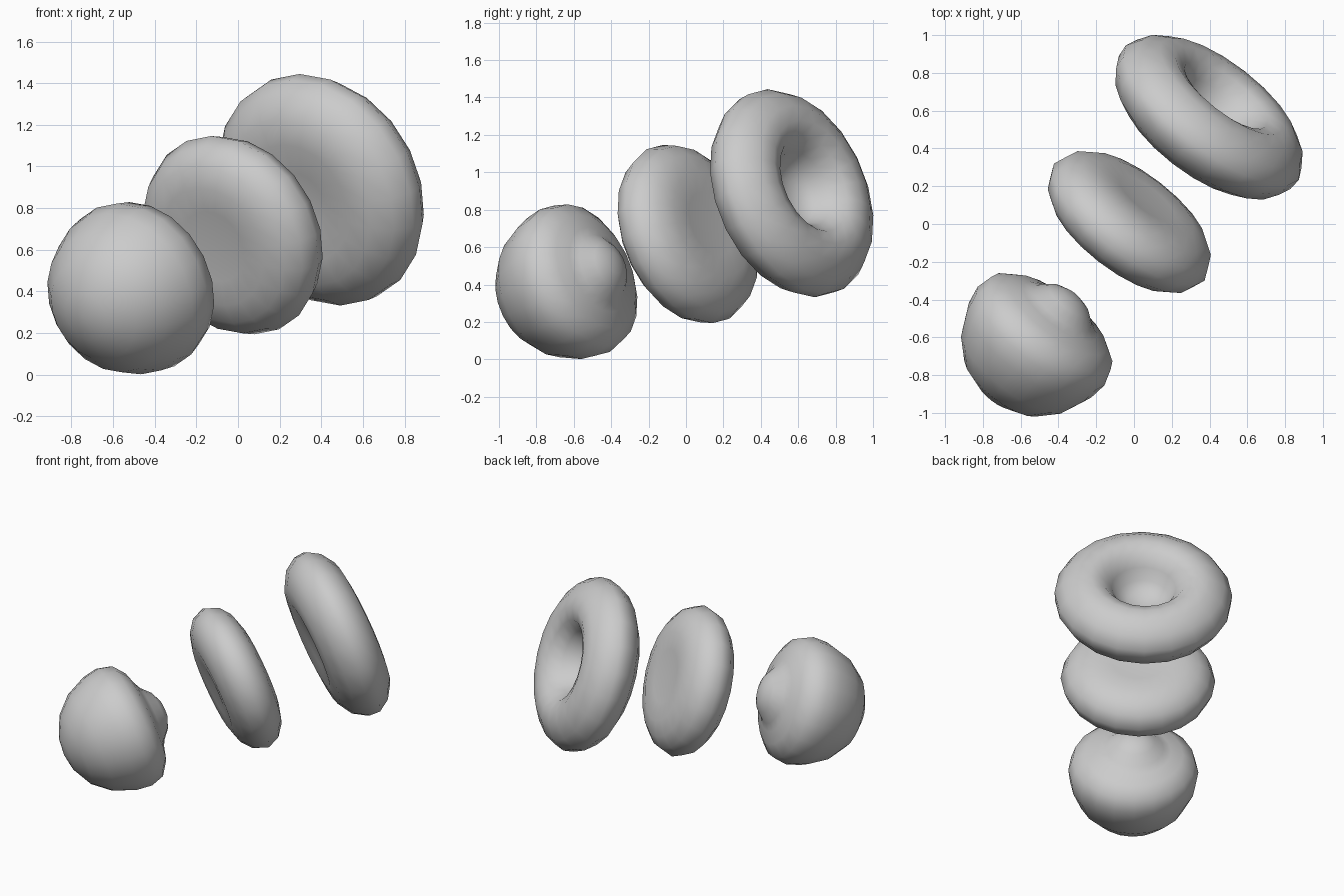
import bpy, bmesh
from math import tau
from mathutils import Vector

if "Cube" in bpy.data.objects:
    bpy.data.objects.remove(bpy.data.objects["Cube"])

# Shared axis along which the three cells are stacked
AXIS = Vector((0.578, 0.745, 0.333)).normalized()
SEGMENTS = 20


def cell(name, profile, centre):
    """Revolve (radius, height) points, tilt to AXIS, centre the bounds."""
    bm = bmesh.new()
    vs = [bm.verts.new((r, 0, h)) for r, h in profile]
    es = [bm.edges.new(p) for p in zip(vs, vs[1:])]
    bmesh.ops.spin(bm, geom=vs + es, axis=(0, 0, 1), cent=(0, 0, 0),
                   angle=tau, steps=SEGMENTS)
    bmesh.ops.remove_doubles(bm, verts=bm.verts[:], dist=1e-4)
    bmesh.ops.recalc_face_normals(bm, faces=bm.faces[:])
    rot = AXIS.to_track_quat('Z', 'Y').to_matrix()
    for v in bm.verts:
        v.co = rot @ v.co
    mid = Vector([(min(v.co[i] for v in bm.verts) +
                   max(v.co[i] for v in bm.verts)) / 2 for i in range(3)])
    bmesh.ops.translate(bm, verts=bm.verts[:], vec=-mid)
    for f in bm.faces:
        f.smooth = True
    mesh = bpy.data.meshes.new(name)
    bm.to_mesh(mesh)
    bm.free()
    ob = bpy.data.objects.new(name, mesh)
    ob.location = centre
    bpy.context.collection.objects.link(ob)


# Domed cell with a blunt bump on its back
cell("domed_cell",
     [(0, -.425), (.12, -.405), (.25, -.34), (.35, -.23), (.41, -.09),
      (.425, .01), (.40, .10), (.32, .16), (.24, .185), (.19, .21),
      (.13, .265), (.06, .295), (0, .30)],
     (-.515, -.64, .415))

# Flat disc cell, the same on both faces
half = [(0, -.15), (.18, -.165), (.30, -.17), (.40, -.14), (.47, -.085)]
cell("flat_cell",
     half + [(.505, 0)] + [(r, -h) for r, h in reversed(half)],
     (-.025, .01, .67))

# Cupped cell with a deep dimple in its back
cell("cupped_cell",
     [(0, -.16), (.15, -.17), (.30, -.19), (.42, -.175), (.52, -.115),
      (.575, -.03), (.58, .04), (.53, .12), (.44, .18), (.35, .195),
      (.27, .165), (.21, .09), (.17, .01), (.10, -.035), (0, -.05)],
     (.397, .565, .888))
